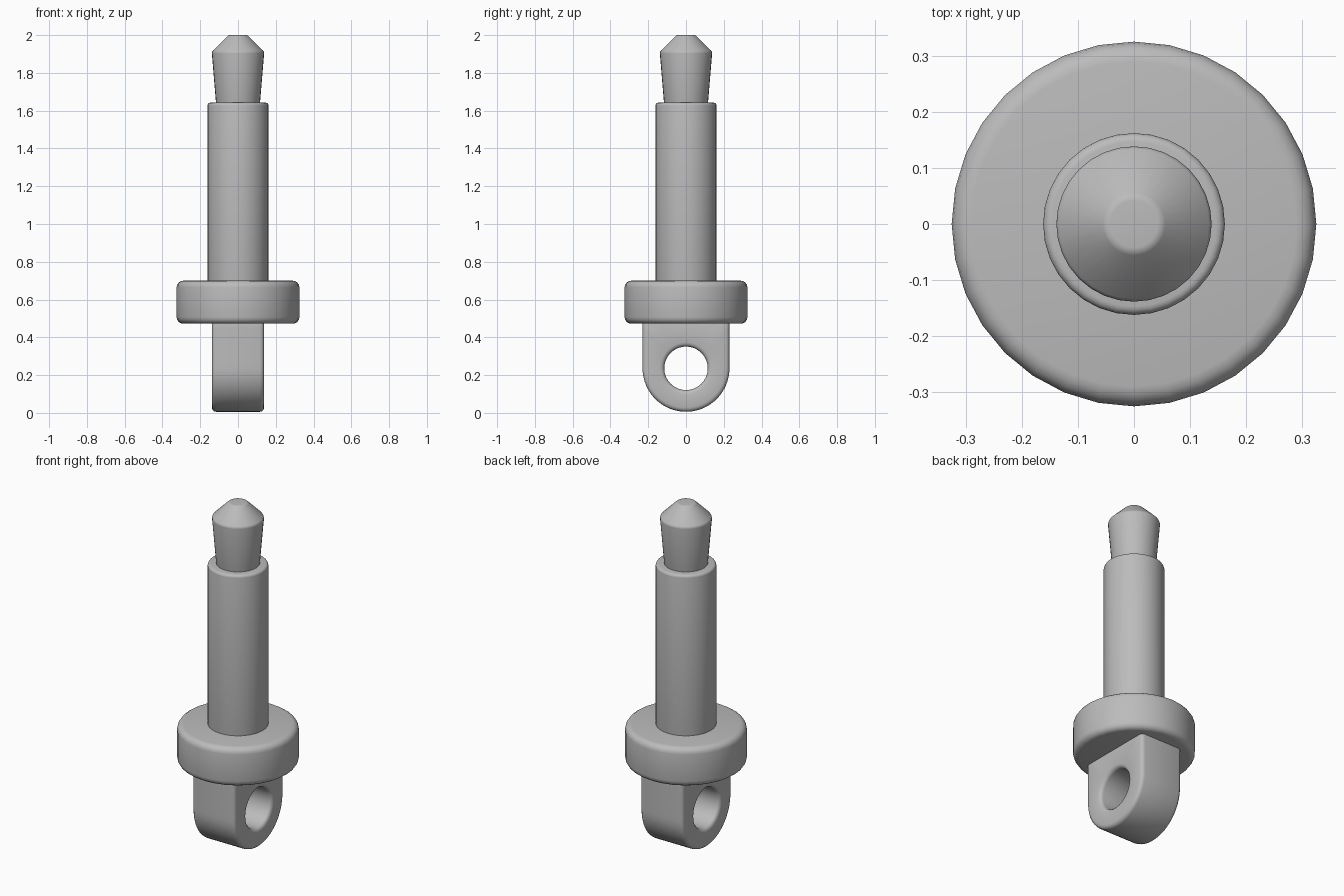
import bpy, bmesh, math

cube = bpy.data.objects.get("Cube")
if cube:
    bpy.data.objects.remove(cube, do_unlink=True)

# One plain grey for the whole pin
grey = bpy.data.materials.new("plain grey")
grey.use_nodes = True
COLOUR = (0.5, 0.5, 0.5, 1)
grey.diffuse_color = COLOUR
grey.node_tree.nodes["Principled BSDF"].inputs["Base Color"].default_value = COLOUR


def finish(name, bm, bevel=0, segments=4):
    """Turn a bmesh into a smooth shaded object with rounded edges."""
    bmesh.ops.recalc_face_normals(bm, faces=bm.faces)
    mesh = bpy.data.meshes.new(name)
    bm.to_mesh(mesh)
    bm.free()
    mesh.materials.append(grey)
    obj = bpy.data.objects.new(name, mesh)
    bpy.context.collection.objects.link(obj)
    bpy.ops.object.select_all(action="DESELECT")
    obj.select_set(True)
    bpy.context.view_layer.objects.active = obj
    if bevel:
        mod = obj.modifiers.new("rounding", "BEVEL")
        mod.width = bevel
        mod.segments = segments
        mod.limit_method = "ANGLE"
        mod.angle_limit = math.radians(35)
        bpy.ops.object.modifier_apply(modifier=mod.name)
    bpy.ops.object.shade_smooth_by_angle(angle=math.radians(35))
    return obj


def lathe(name, profile, bevel, sides=32):
    """Closed round part from (radius, height) points, bottom to top."""
    bm = bmesh.new()
    rings = []
    for r, z in profile:
        angles = [math.tau * i / sides for i in range(sides)]
        rings.append([bm.verts.new((r * math.cos(a), r * math.sin(a), z)) for a in angles])
    for low, high in zip(rings, rings[1:]):
        for i in range(sides):
            j = (i + 1) % sides
            bm.faces.new((low[i], low[j], high[j], high[i]))
    bm.faces.new(rings[0])
    bm.faces.new(rings[-1])
    return finish(name, bm, bevel)


def eyelet(name, half_width, radius, rise, hole, centre_z, sides=64):
    """Lug with a round bottom, square top and a hole along x."""
    bm = bmesh.new()
    loops = {}
    for x in (-half_width, half_width):
        outer, inner = [], []
        for i in range(sides):
            a = math.tau * i / sides
            c, s = math.cos(a), math.sin(a)
            # Upper half follows a rectangle, lower half a circle
            k = radius / max(abs(c), abs(s)) if s > 1e-6 else radius
            z = s * k * (rise / radius if s > 0 else 1)
            outer.append(bm.verts.new((x, c * k, centre_z + z)))
            inner.append(bm.verts.new((x, c * hole, centre_z + s * hole)))
        loops[x] = (outer, inner)
    (o1, n1), (o2, n2) = loops.values()
    for i in range(sides):
        j = (i + 1) % sides
        for a, b in ((o1, n1), (n1, n2), (n2, o2), (o2, o1)):
            bm.faces.new((a[i], a[j], b[j], b[i]))
    return finish(name, bm, 0.022, 3)


# Parts from bottom to top
eyelet("eyelet_lug", 0.138, 0.23, 0.26, 0.115, 0.236)
lathe("collar", [(0.325, 0.472), (0.325, 0.7)], 0.035)
lathe("shaft", [(0.162, 0.6), (0.162, 1.642)], 0.015)
lathe("tapered_tip", [(0.113, 1.6), (0.139, 1.912), (0.05, 2.0)], 0.008)
